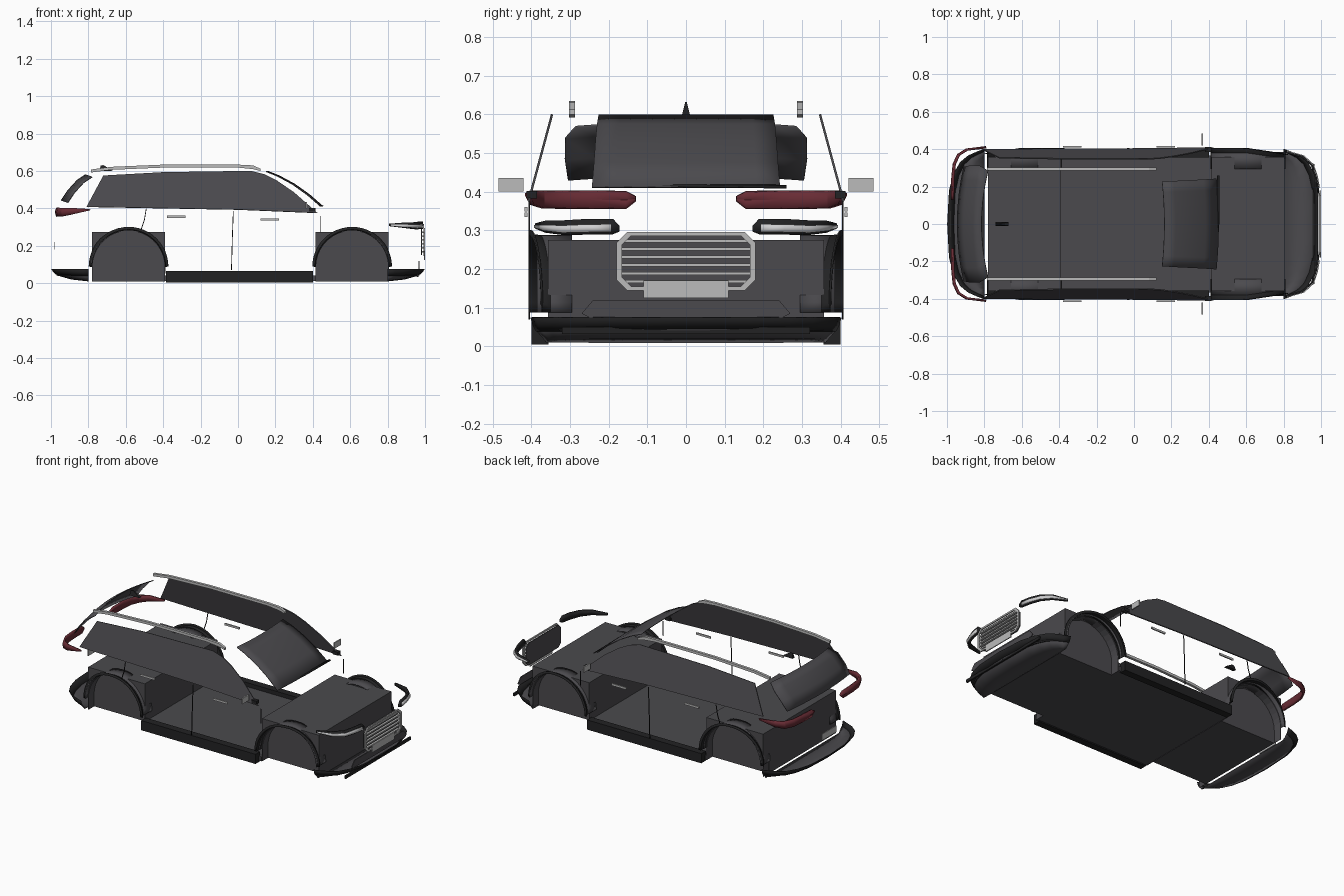
import bpy, bmesh, math

if "Cube" in bpy.data.objects:
    bpy.data.objects.remove(bpy.data.objects["Cube"])

def mat(name, r, g, b):
    m = bpy.data.materials.new(name)
    m.diffuse_color = (r, g, b, 1)
    m.use_nodes = True
    m.node_tree.nodes["Principled BSDF"].inputs["Base Color"].default_value = m.diffuse_color
    return m

DARK = mat("dark_grey", .07, .068, .075)
BLACK = mat("black", .016, .016, .017)
LIGHT = mat("light_grey", .5, .5, .5)
LAMP = mat("lamp_grey", .62, .62, .63)
RED = mat("tail_red", .14, .025, .035)

def mesh(name, verts, faces, m, thick=0, smooth=False):
    me = bpy.data.meshes.new(name)
    me.from_pydata(verts, [], faces)
    bm = bmesh.new()
    bm.from_mesh(me)
    bmesh.ops.recalc_face_normals(bm, faces=bm.faces)
    bm.to_mesh(me)
    bm.free()
    me.materials.append(m)
    o = bpy.data.objects.new(name, me)
    bpy.context.collection.objects.link(o)
    if thick:
        mod = o.modifiers.new("thickness", 'SOLIDIFY')
        mod.thickness = thick
        mod.offset = 0
    if smooth:
        for p in me.polygons:
            p.use_smooth = True
        me.set_sharp_from_angle(angle=math.radians(30))
    return o

def box(name, a, b, m):
    v = [(x, y, z) for x in (a[0], b[0]) for y in (a[1], b[1]) for z in (a[2], b[2])]
    f = [(0, 1, 3, 2), (4, 6, 7, 5), (0, 4, 5, 1), (2, 3, 7, 6), (0, 2, 6, 4), (1, 5, 7, 3)]
    return mesh(name, v, f, m)

def sheet(name, rows, m, thick=.005, smooth=True):
    n = len(rows[0])
    f = [(i*n+j, i*n+j+1, (i+1)*n+j+1, (i+1)*n+j)
         for i in range(len(rows)-1) for j in range(n-1)]
    return mesh(name, [p for r in rows for p in r], f, m, thick, smooth)

def prism(name, lo, hi, m):
    n = len(lo)
    f = [tuple(range(n)), tuple(range(n, 2*n))]
    f += [(i, (i+1) % n, (i+1) % n+n, i+n) for i in range(n)]
    return mesh(name, lo+hi, f, m)

def lerp(pts, t):
    """Point on a polyline by first coordinate."""
    for a, b in zip(pts, pts[1:]):
        if t <= b[0]:
            k = max(0, (t-a[0])/(b[0]-a[0]))
            return a[1]+(b[1]-a[1])*k
    return pts[-1][1]

# Floor pan, sills and underbody blocks
box("cabin_floor", (-.39, -.365, .012), (.415, .365, .04), DARK)
for s in (-1, 1):
    box("sill", (-.385, s*.355, .005), (.4, s*.4, .065), BLACK)

for cx, label in ((-.585, "rear"), (.61, "front")):
    box(label+"_underbody", (cx-.195, -.3, .01), (cx+.195, .3, .275), DARK)
    for s in (-1, 1):
        # Block corners left around the wheel opening
        for d in (-1, 1):
            prof = [(cx+d*.195, .01), (cx+d*.195, .275)]
            for i in range(9):
                a = math.radians(77-77*i/8)
                prof.append((cx+d*.193*math.cos(a), .085+.195*math.sin(a)))
            prof.append((cx+d*.193, .01))
            prism(label+"_well_corner", [(x, s*.298, z) for x, z in prof],
                  [(x, s*.357, z) for x, z in prof], DARK)
        # Inner wall, liner and flared arch trim
        arc = [math.pi*i/24 for i in range(25)]
        ring = lambda r, y: [(cx+r*math.cos(a), s*y, .088+r*math.sin(a)) for a in arc]
        wall = ring(.197, .302)+[(cx-.195, s*.302, .012), (cx+.195, s*.302, .012)]
        mesh(label+"_well_wall", wall, [tuple(range(len(wall)))], DARK)
        sheet(label+"_well_liner", [ring(.198, .295), ring(.198, .385)], DARK)
        def trim(r, y):
            out = []
            for x, yy, z in ring(r, y):
                pull = max(0, abs(x)-.6)*.15
                out.append((x, yy-s*pull, z))
            return out
        sheet(label+"_arch_trim", [trim(.197, .36), trim(.2, .405), trim(.213, .405)], BLACK)

# Curved bumper trays at both ends
plan = [(0, 1), (.18, .99), (.27, .965), (.33, .93), (.37, .88), (.4, .8)]
ys = [-.4, -.385, -.365, -.33, -.27, -.18, 0, .18, .27, .33, .365, .385, .4]
for d, label in ((1, "front"), (-1, "rear")):
    def rim(k, z, w):
        return [(d*(.8+(lerp(plan, abs(y))-.8)*k), y*w, z) for y in ys]
    sheet(label+"_tray", [rim(0, .012, .9), rim(.45, .022, .92), rim(.85, .045, .97)], DARK)
    sheet(label+"_lip", [rim(.8, .04, .965), rim(.9, .055, .985), rim(.985, .075, 1)], BLACK)

# Lower front intake
out = [(-.27, .085), (-.24, .12), (.24, .12), (.27, .085), (.25, .075), (-.25, .075)]
prism("front_intake", [(.965, y, z) for y, z in out], [(.97, y, z) for y, z in out], DARK)
box("front_lower_grille", (.955, -.32, .032), (.965, .32, .05), BLACK)

# Grille with frame and bars
def octagon(w, lo, hi, c, x):
    return [(x, -w, lo+c), (x, -w, hi-c), (x, -w+c, hi), (x, w-c, hi),
            (x, w, hi-c), (x, w, lo+c), (x, w-c, lo), (x, -w+c, lo)]
prism("grille_back", octagon(.172, .152, .29, .025, .978), octagon(.172, .152, .29, .025, .984), DARK)
outer, inner = octagon(.18, .145, .296, .028, .996), octagon(.166, .155, .286, .024, .996)
mesh("grille_frame", outer+inner,
     [(i, (i+1) % 8, (i+1) % 8+8, i+8) for i in range(8)], LIGHT, .008)
for i in range(6):
    z = .168+i*.021
    box("grille_bar", (.984, -.165, z-.004), (.996, .165, z+.004), LIGHT)
box("front_plate", (.994, -.11, .125), (1, .11, .17), LIGHT)
box("rear_plate", (-.985, -.07, .18), (-.98, .07, .22), LIGHT)

# Windscreen and rear window
wx = [(.15, .597, .226), (.21, .573, .23), (.29, .53, .234), (.37, .473, .238), (.44, .412, .243)]
us = [i/4-1 for i in range(9)]
sheet("windscreen", [[(x+.012*(1-u*u), w*u, z) for u in us] for x, z, w in wx], DARK)
rx = [(-.815, .58, .285), (-.86, .55, .312), (-.91, .495, .313), (-.945, .442, .305)]
sheet("rear_window", [[(x+.035*u*u, w*u, z-.012*u*u) for u in us] for x, z, w in rx], DARK)
sheet("wiper", [[(.425, -.2, .425), (.445, 0, .418), (.445, .26, .416)],
                [(.435, -.2, .42), (.455, 0, .413), (.455, .26, .41)]], BLACK, .004)

side = [(-.81, .408), (-.72, .575), (-.4, .593), (.07, .6), (.14, .582), (.21, .547),
        (.3, .485), (.425, .375), (0, .393)]
rail = [(-.785, .592, .608), (-.68, .606, .622), (-.4, .618, .634), (0, .618, .634),
        (.08, .61, .63), (.12, .6, .612)]
tail = [(-.967, .13, .378, .386), (-.967, .155, .357, .4), (-.965, .25, .357, .402),
        (-.958, .32, .357, .402), (-.935, .37, .358, .402), (-.89, .398, .367, .402),
        (-.79, .41, .39, .396)]
head = [(.985, .172, .297, .312), (.983, .19, .29, .33), (.972, .25, .289, .33),
        (.95, .315, .288, .326), (.9, .36, .294, .325), (.81, .386, .305, .318)]
for s in (-1, 1):
    # Side glass leaning inwards
    w = [(x, s*(.407-(z-.375)*.27), z) for x, z in side]
    mesh("side_window", w, [tuple(range(len(w)))], DARK, .006)
    # Roof rail
    rows = [[(x, s*y, z) for x, z in ((r[0], r[1]), (r[0], r[2]))]
            for y in (.287, .303) for r in rail]
    n = len(rail)
    o = sheet("roof_rail", rows[:n], LIGHT, .016, False)
    o.location.y = s*.008
    # Lamps wrapping round the corners
    sheet("tail_lamp", [[(x, s*y, a) for x, y, a, b in tail],
                        [(x-.006, s*y, (a+b)/2) for x, y, a, b in tail],
                        [(x, s*y, b) for x, y, a, b in tail]], RED, .012)
    sheet("head_lamp_housing", [[(x, s*y, a) for x, y, a, b in head],
                                [(x, s*y, b) for x, y, a, b in head]], BLACK, .01)
    glow = head[1:]
    sheet("head_lamp", [[(x+.008, s*(y+.004), a+(b-a)*k) for x, y, a, b in glow]
                        for k in (.15, .65)], LAMP, .006)
    # Door mirror glass with mount
    box("mirror_glass", (.362, s*.42, .4), (.37, s*.485, .435), LIGHT)
    box("mirror_mount", (.38, s*.385, .382), (.415, s*.412, .402), BLACK)
    # Door handles and door gaps
    for x, z in ((-.38, .355), (.12, .34)):
        box("door_handle", (x, s*.41, z-.006), (x+.1, s*.418, z+.006), LIGHT)
    for gap in ([(-.035, .07), (-.03, .25), (-.025, .385)], [(-.52, .28), (-.5, .34), (-.49, .4)],
                [(.44, .27), (.44, .36)]):
        sheet("door_gap", [[(x-.002, s*.405, z) for x, z in gap],
                           [(x+.002, s*.405, z) for x, z in gap]], BLACK, .004)

# Roof aerial fin
fin = [(-.74, .6), (-.735, .628), (-.72, .632), (-.67, .6)]
prism("aerial_fin", [(x, -.01 if z < .61 else -.002, z) for x, z in fin],
      [(x, .01 if z < .61 else .002, z) for x, z in fin], BLACK)
